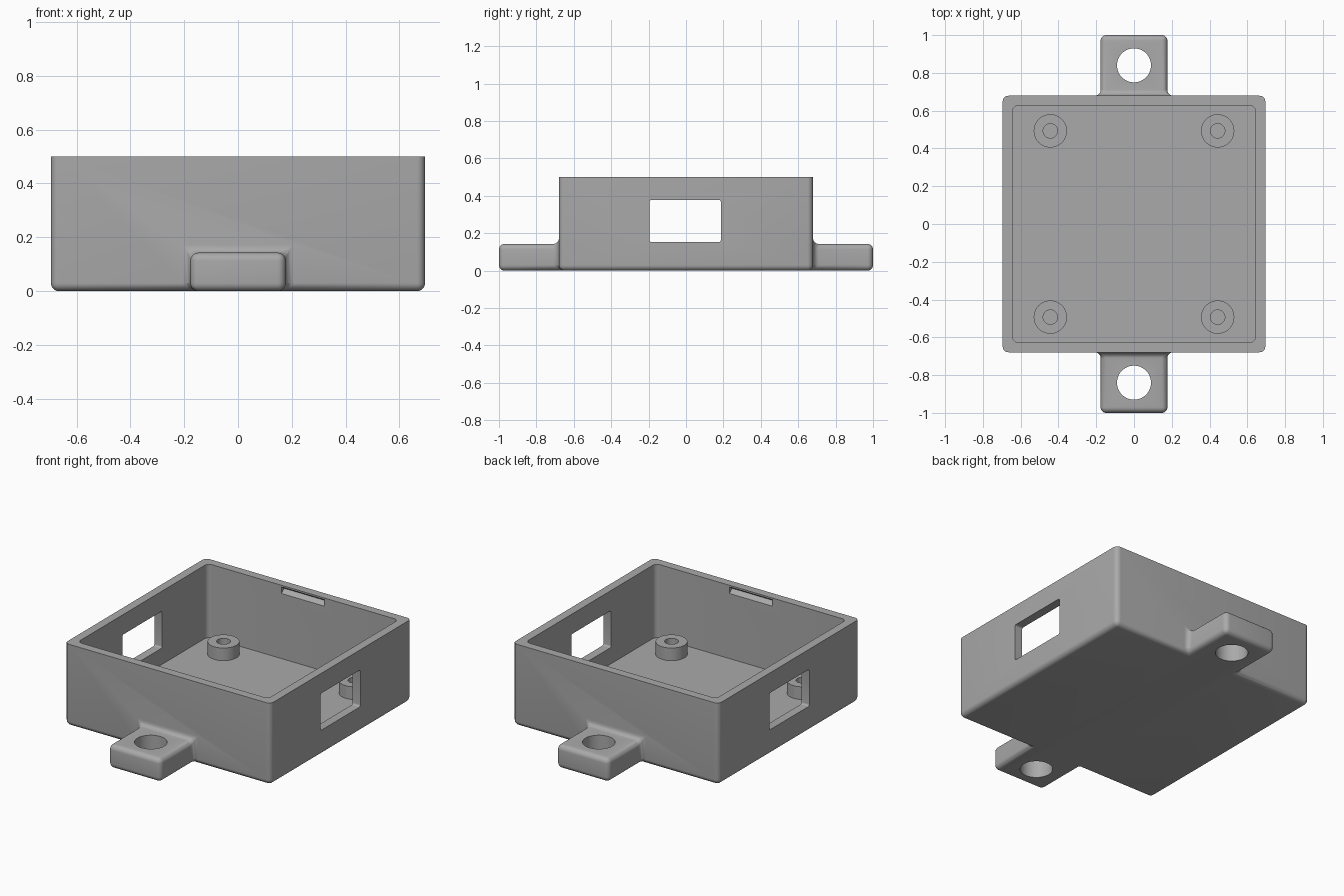
import bpy, bmesh, math
from mathutils import Matrix, Vector

if "Cube" in bpy.data.objects:
    bpy.data.objects.remove(bpy.data.objects["Cube"], do_unlink=True)

HX, HY, TOP = 0.695, 0.679, 0.5          # outer half sizes and rim height
WALL, FLOOR, ROUND = 0.052, 0.053, 0.03
LUG_W, LUG_H, HOLE_Y = 0.177, 0.143, 0.84

grey = bpy.data.materials.new("plain grey")
grey.use_nodes = True
COLOR = (0.4, 0.4, 0.4, 1)
grey.diffuse_color = COLOR
grey.node_tree.nodes["Principled BSDF"].inputs["Base Color"].default_value = COLOR


def to_object(name, bm):
    bmesh.ops.recalc_face_normals(bm, faces=bm.faces)
    mesh = bpy.data.meshes.new(name)
    bm.to_mesh(mesh)
    bm.free()
    mesh.materials.append(grey)
    ob = bpy.data.objects.new(name, mesh)
    bpy.context.collection.objects.link(ob)
    return ob


def box(name, low, high, round_axis=None, radius=ROUND):
    """Box between two corners, edges along round_axis rounded."""
    low, high = Vector(low), Vector(high)
    bm = bmesh.new()
    bmesh.ops.create_cube(bm, size=1)
    for v in bm.verts:
        v.co = (low + high) / 2 + v.co * (high - low)
    if round_axis is not None:
        edges = [e for e in bm.edges
                 if abs((e.verts[0].co - e.verts[1].co)[round_axis]) > 1e-5]
        bmesh.ops.bevel(bm, geom=edges, offset=radius, segments=5,
                        profile=0.5, affect='EDGES')
    return to_object(name, bm)


def cylinder(name, x, y, z0, z1, radius):
    bm = bmesh.new()
    bmesh.ops.create_cone(bm, cap_ends=True, segments=48, radius1=radius,
                          radius2=radius, depth=z1 - z0,
                          matrix=Matrix.Translation((x, y, (z0 + z1) / 2)))
    return to_object(name, bm)


def combine(ob, tool, operation):
    """Boolean with a helper, which is removed afterwards."""
    tool.hide_render = True
    mod = ob.modifiers.new("combine", 'BOOLEAN')
    mod.operation, mod.object, mod.solver = operation, tool, 'EXACT'
    graph = bpy.context.evaluated_depsgraph_get()
    graph.update()
    result = bpy.data.meshes.new_from_object(ob.evaluated_get(graph))
    ob.modifiers.clear()
    ob.data = result
    bpy.data.objects.remove(tool, do_unlink=True)


# Outer block, taller than needed so the rim is cut flat later
case = box("enclosure", (-HX, -HY, 0), (HX, HY, TOP + 0.2))

# Mounting lugs front and back
for side in (-1, 1):
    ys = sorted((side * 0.5, side))
    combine(case, box("lug", (-LUG_W, ys[0], 0), (LUG_W, ys[1], LUG_H)), 'UNION')

# Round all outer edges and the fillets where the lugs meet the walls
bm = bmesh.new()
bm.from_mesh(case.data)
bmesh.ops.remove_doubles(bm, verts=bm.verts, dist=1e-5)
bmesh.ops.dissolve_limit(bm, angle_limit=0.02, verts=bm.verts, edges=bm.edges)
bmesh.ops.bevel(bm, geom=bm.edges[:], offset=ROUND, segments=6,
                profile=0.5, affect='EDGES')
bm.to_mesh(case.data)
bm.free()

# Flat rim and hollow interior
combine(case, box("rim_cutter", (-1, -2, TOP), (1, 2, 1)), 'DIFFERENCE')
ix, iy = HX - WALL, HY - WALL
combine(case, box("cavity", (-ix, -iy, FLOOR), (ix, iy, 1), 2), 'DIFFERENCE')

# Window through both side walls
combine(case, box("window", (-1, -0.196, 0.153), (1, 0.187, 0.378), 0, 0.012),
        'DIFFERENCE')

for side in (-1, 1):
    # Screw hole in each lug
    combine(case, cylinder("lug_hole", 0, side * HOLE_Y, -0.1, 0.4, 0.09),
            'DIFFERENCE')
    # Shallow V-shaped snap groove inside the front and back walls
    bm = bmesh.new()
    profile = [(iy - 0.02, 0.45), (iy, 0.45), (iy + 0.025, 0.472),
               (iy, 0.49), (iy - 0.02, 0.49)]
    face = bm.faces.new([bm.verts.new((-0.145, side * y, z)) for y, z in profile])
    ext = bmesh.ops.extrude_face_region(bm, geom=[face])["geom"]
    bmesh.ops.translate(bm, vec=(0.29, 0, 0),
                        verts=[v for v in ext if isinstance(v, bmesh.types.BMVert)])
    combine(case, to_object("groove", bm), 'DIFFERENCE')

# Hollow screw posts on the floor
parts = [case]
for sx, label_x in ((-1, "right"), (1, "left")):
    for sy, label_y in ((-1, "front"), (1, "back")):
        x, y = sx * 0.443, sy * 0.493
        post = cylinder(f"{label_y}_{label_x}_post", x, y, FLOOR - 0.003, 0.13, 0.088)
        combine(post, cylinder("bore", x, y, FLOOR + 0.001, 0.2, 0.038), 'DIFFERENCE')
        parts.append(post)

# Smooth the rounded edges, keep the rest sharp
bpy.ops.object.select_all(action='DESELECT')
for ob in parts:
    ob.select_set(True)
bpy.context.view_layer.objects.active = case
bpy.ops.object.shade_smooth_by_angle(angle=math.radians(30))
